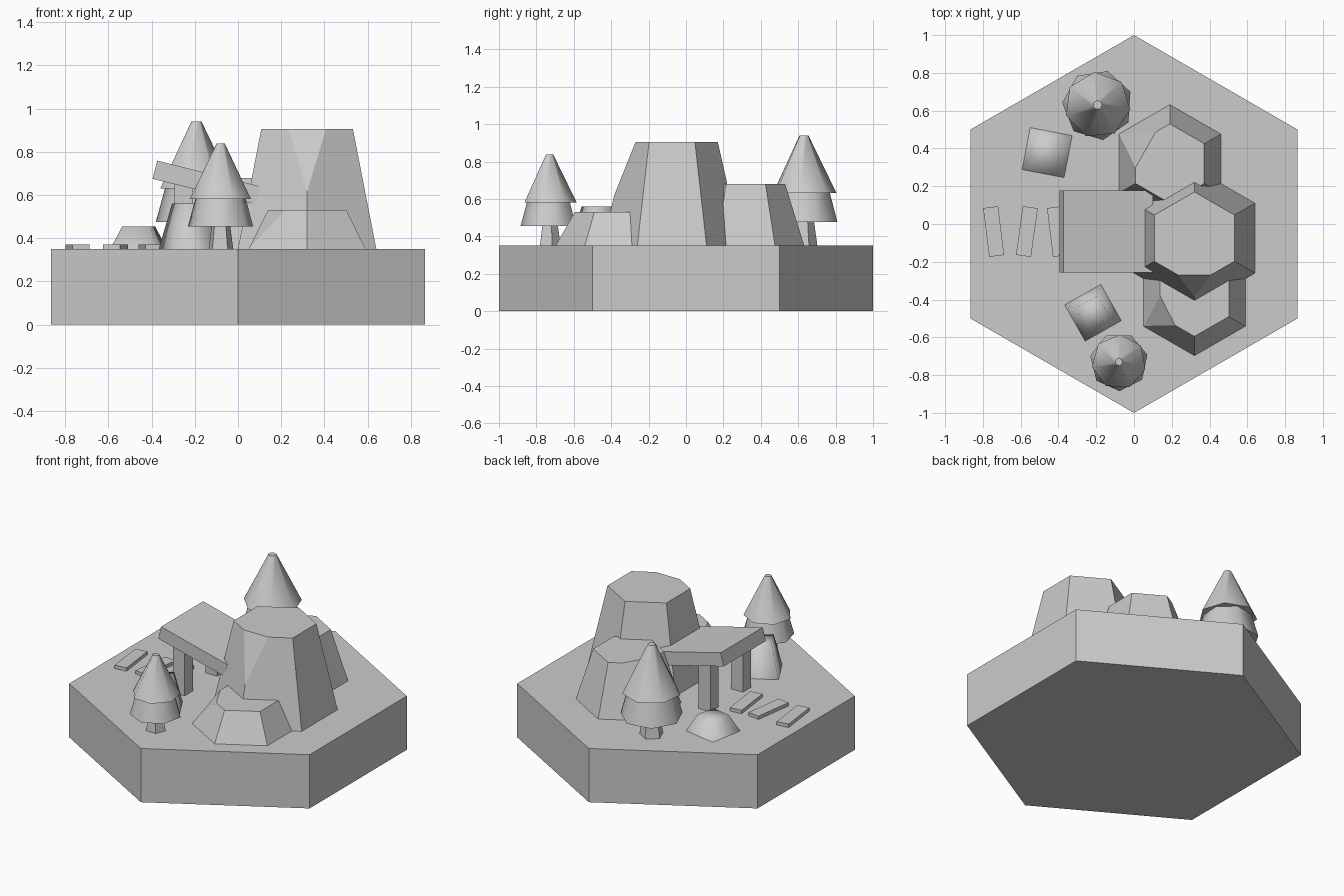
import bpy, bmesh
from math import radians, sin, cos, pi
from mathutils import Vector, Matrix

if "Cube" in bpy.data.objects:
    bpy.data.objects.remove(bpy.data.objects["Cube"])

GROUND = 0.35


def add_object(name, bm, smooth=None):
    bmesh.ops.recalc_face_normals(bm, faces=bm.faces)
    mesh = bpy.data.meshes.new(name)
    bm.to_mesh(mesh)
    bm.free()
    ob = bpy.data.objects.new(name, mesh)
    bpy.context.collection.objects.link(ob)
    if smooth:
        bpy.ops.object.select_all(action='DESELECT')
        ob.select_set(True)
        bpy.context.view_layer.objects.active = ob
        bpy.ops.object.shade_smooth_by_angle(angle=radians(smooth))
    return ob


def ring(x, y, z, r, sides, start):
    return [Vector((x + r * cos(radians(start) + 2 * pi * i / sides),
                    y + r * sin(radians(start) + 2 * pi * i / sides), z))
            for i in range(sides)]


def frustum(bm, x, y, z0, z1, r0, r1, sides, start):
    """Tapered prism with closed ends."""
    low = [bm.verts.new(p) for p in ring(x, y, z0, r0, sides, start)]
    top = [bm.verts.new(p) for p in ring(x, y, z1, r1, sides, start)]
    bm.faces.new(low[::-1])
    bm.faces.new(top)
    for i in range(sides):
        j = (i + 1) % sides
        bm.faces.new((low[i], low[j], top[j], top[i]))


def rock(name, x, y, height, r0, r1, corner, t_before, t_after, down):
    """Hexagonal rock with one upper corner sliced off."""
    bm = bmesh.new()
    z1 = GROUND + height
    frustum(bm, x, y, GROUND, z1, r0, r1, 6, 30)
    low, top = ring(x, y, GROUND, r0, 6, 30), ring(x, y, z1, r1, 6, 30)
    c = top[corner]
    a = c.lerp(top[corner - 1], t_before)
    b = c.lerp(top[(corner + 1) % 6], t_after)
    d = c.lerp(low[corner], down)
    normal = (b - a).cross(d - a).normalized()
    if normal.dot(c - a) < 0:
        normal = -normal
    cut = bmesh.ops.bisect_plane(bm, geom=bm.verts[:] + bm.edges[:] + bm.faces[:],
                                 plane_co=a, plane_no=normal, clear_outer=True)
    edges = [e for e in cut['geom_cut'] if isinstance(e, bmesh.types.BMEdge)]
    bmesh.ops.holes_fill(bm, edges=edges, sides=0)
    return add_object(name, bm)


def box(name, center, size, axis='Z', angle=0):
    bm = bmesh.new()
    m = (Matrix.Translation(center) @ Matrix.Rotation(radians(angle), 4, axis)
         @ Matrix.Diagonal((*size, 1)))
    bmesh.ops.create_cube(bm, size=1, matrix=m)
    return add_object(name, bm)


def tree(name, x, y, s, start):
    bm = bmesh.new()
    frustum(bm, x, y, GROUND, GROUND + 0.13 * s, 0.06 * s, 0.042 * s, 5, start)
    add_object(name + "_trunk", bm)
    # two foliage tiers, the upper one twisted against the lower
    for part, z0, z1, r0, r1, twist in (("lower", 0.104, 0.27, 0.155, 0.11, 0),
                                        ("upper", 0.232, 0.488, 0.145, 0.02, 22)):
        bm = bmesh.new()
        frustum(bm, x, y, GROUND + z0 * s, GROUND + z1 * s, r0 * s, r1 * s, 7, start + twist)
        add_object(f"{name}_{part}_foliage", bm, 60)


def mound(name, x, y, height, side0, side1, angle):
    bm = bmesh.new()
    k = 0.5 ** 0.5
    frustum(bm, x, y, GROUND, GROUND + height, side0 * k, side1 * k, 4, 45 + angle)
    add_object(name, bm, 100)


# hexagonal ground tile
bm = bmesh.new()
frustum(bm, 0, 0, 0, GROUND, 1, 1, 6, 30)
add_object("ground_tile", bm)

# rocks
rock("large_rock", 0.32, -0.075, 0.555, 0.37, 0.245, 4, 0.41, 0.41, 0.52)
rock("back_rock", 0.19, 0.32, 0.33, 0.312, 0.21, 2, 0.58, 0.60, 0.97)
rock("front_rock", 0.32, -0.385, 0.18, 0.312, 0.21, 3, 0.52, 0.44, 0.97)

# mine shelter: sloping roof on two posts
box("shelter_roof", (-0.147, -0.04, 0.658), (0.49, 0.433, 0.086), 'Y', 14)
for side, name in ((1, "back_post"), (-1, "front_post")):
    box(name, (-0.252, -0.04 + side * 0.167, 0.51), (0.085, 0.085, 0.32))

# path planks
for i, (x, angle) in enumerate(((-0.743, 7), (-0.567, -8), (-0.405, 7))):
    box(f"path_plank_{i + 1}", (x, -0.04, GROUND + 0.01), (0.08, 0.26, 0.024), 'Z', angle)

# spoil heaps
mound("low_mound", -0.46, 0.378, 0.105, 0.226, 0.13, -10.8)
mound("tall_mound", -0.217, -0.47, 0.21, 0.22, 0.13, 29.5)

# trees
tree("back_tree", -0.193, 0.63, 1.21, 22)
tree("front_tree", -0.08, -0.73, 1.0, 14)
